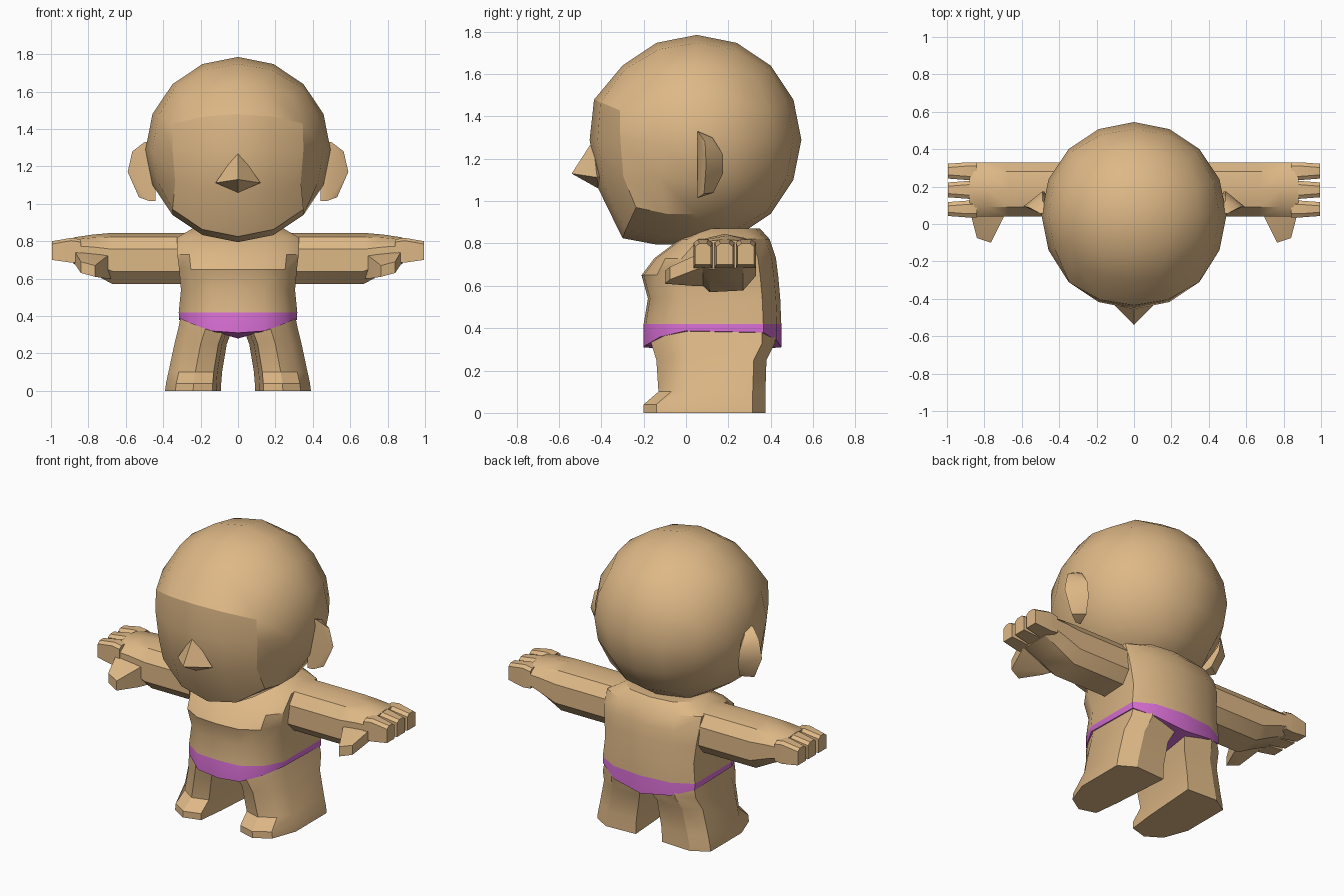
import bpy, bmesh, math
from mathutils import Vector

if "Cube" in bpy.data.objects:
    bpy.data.objects.remove(bpy.data.objects["Cube"])


def material(name, rgb):
    m = bpy.data.materials.new(name)
    m.diffuse_color = (*rgb, 1)
    m.use_nodes = True
    m.node_tree.nodes["Principled BSDF"].inputs["Base Color"].default_value = m.diffuse_color
    return m


SKIN = material("skin tan", (0.73, 0.48, 0.24))
PURPLE = material("brief purple", (0.70, 0.162, 0.672))


def finish(name, bm, mats=(SKIN,), angle=32):
    bmesh.ops.recalc_face_normals(bm, faces=bm.faces[:])
    me = bpy.data.meshes.new(name)
    bm.to_mesh(me)
    bm.free()
    for m in mats:
        me.materials.append(m)
    ob = bpy.data.objects.new(name, me)
    bpy.context.collection.objects.link(ob)
    bpy.ops.object.select_all(action='DESELECT')
    ob.select_set(True)
    bpy.context.view_layer.objects.active = ob
    bpy.ops.object.shade_smooth_by_angle(angle=math.radians(angle))
    return ob


def loft(rings):
    """Skin a stack of equal-length closed rings and cap both ends."""
    bm = bmesh.new()
    vs = [[bm.verts.new(p) for p in r] for r in rings]
    n = len(vs[0])
    for a, b in zip(vs, vs[1:]):
        for i in range(n):
            bm.faces.new((a[i], a[(i + 1) % n], b[(i + 1) % n], b[i]))
    bm.faces.new(vs[0])
    bm.faces.new(vs[-1])
    return bm


def hull(points):
    bm = bmesh.new()
    for p in points:
        bm.verts.new(p)
    bmesh.ops.convex_hull(bm, input=bm.verts[:])
    return bm


# Head: rounded cube with a flattened face panel and a broad jaw
R, CY, CZ = 0.495, 0.05, 1.29
bm = bmesh.new()
bmesh.ops.create_cube(bm, size=2)
bmesh.ops.subdivide_edges(bm, edges=bm.edges[:], cuts=3, use_grid_fill=True)
grid = {}
for v in bm.verts:
    ux, uy, uz = u = [round(c * 2) / 2 for c in v.co]
    grid[v] = u
    d = Vector([math.tan(c * math.pi / 4) for c in u]).normalized() * R
    p = d + Vector((0, CY, CZ))
    if uz == -1 and uy <= 0:                       # jaw underside
        p.x = R * math.sin(ux * math.pi / 4)
        p.z = CZ - R * math.cos(ux * math.pi / 4) + (0.03 if uy == -1 else 0)
    elif uy == -1 and uz == 0.5:                   # brow
        p.y -= 0.027
        p.x *= 1.03
    elif uy == -1 and abs(uz) < 1:                 # cheeks
        p.y -= 0.01
        p.z += 0.07 * uz if uz < 0 else 0
    v.co = p
for e in bm.edges:
    a, b = (grid[v] for v in e.verts)
    front = a[1] == b[1] == -1
    brow = front and a[2] == b[2] == 0.5
    side = abs(a[0]) == abs(b[0]) == 1
    cheek = front and side and max(a[2], b[2]) <= 0.5
    jaw = a[2] == b[2] == -1 and (front or (side and max(a[1], b[1]) <= 0))
    if brow or cheek or jaw:
        e.smooth = False
finish("head", bm, angle=50)

# Nose
finish("nose", hull([(0, -0.44, 1.285), (-0.12, -0.42, 1.112), (0.12, -0.42, 1.112),
                     (0, -0.415, 1.06), (0, -0.54, 1.13), (0, -0.36, 1.13)]))

# Torso with briefs: columns are z, half width, front y, side front y, back y
TORSO = [(0.30, 0.315, -0.20, 0.00, 0.45), (0.42, 0.317, -0.20, 0.00, 0.45),
         (0.54, 0.305, -0.18, 0.00, 0.445), (0.65, 0.315, -0.21, -0.03, 0.435),
         (0.73, 0.325, -0.15, -0.02, 0.425), (0.82, 0.325, -0.03, 0.06, 0.395),
         (0.87, 0.24, 0.08, 0.13, 0.35)]
rings = []
for i, (z, w, yf, ys, yb) in enumerate(TORSO):
    half = [(0, yf, 0.01), (0.45 * w, yf + 0.01, 0.02), (0.8 * w, yf * 0.6 + ys * 0.4, 0.06),
            (w, ys, 0.088), (w, yb - 0.085, 0.08), (0.62 * w, yb - 0.02, 0.04), (0, yb, 0.01)]
    ring = [(x, y, z + (lift if i == 0 else 0)) for x, y, lift in half]
    rings.append(ring + [(-x, y, h) for x, y, h in ring[-2:0:-1]])
bm = loft(rings)
bm.faces.ensure_lookup_table()
n = len(rings[0])
cap = bm.faces[-2]
fan = bmesh.ops.poke(bm, faces=[cap])
fan["verts"][0].co = (0, 0.12, 0.28)
for f in bm.faces:
    f.material_index = int(max(v.co.z for v in f.verts) < 0.43)
finish("torso_with_briefs", bm, (SKIN, PURPLE))

# Leg rings: z, outer x, inner x, front y, back y
LEG = [(0, 0.39, 0.09, -0.20, 0.375), (0.04, 0.385, 0.09, -0.20, 0.375),
       (0.10, 0.372, 0.085, -0.13, 0.375), (0.25, 0.34, 0.06, -0.14, 0.38),
       (0.33, 0.32, 0.03, -0.165, 0.42), (0.40, 0.306, 0.02, -0.165, 0.42)]
# Arm section: y and height fraction
ARM_SECTION = [(0.04, 0.25), (0.04, 0.68), (0.09, 0.92), (0.18, 1), (0.28, 0.93),
               (0.33, 0.7), (0.33, 0.28), (0.27, 0.03), (0.11, 0)]
ARM = [(0.22, 0.57, 0.845), (0.67, 0.57, 0.845), (0.78, 0.63, 0.835), (0.88, 0.68, 0.82)]
FINGERS = [(0.035, 0.125), (0.135, 0.23), (0.235, 0.33)]
EAR = [(0.44, 0.055, 1.33), (0.50, 0.055, 1.33), (0.44, 0.055, 1.015), (0.475, 0.055, 1.015),
       (0.565, 0.09, 1.28), (0.59, 0.095, 1.17), (0.53, 0.085, 1.035), (0.49, 0.125, 1.30),
       (0.49, 0.175, 1.22), (0.48, 0.175, 1.13), (0.46, 0.13, 1.04)]
THUMB = [(0.68, 0.08, 0.60), (0.68, 0.08, 0.73), (0.88, 0.08, 0.69), (0.88, 0.08, 0.76),
         (0.70, 0.03, 0.60), (0.70, 0.03, 0.72), (0.84, 0.02, 0.66), (0.84, 0.02, 0.72),
         (0.765, -0.10, 0.61), (0.765, -0.10, 0.67), (0.84, -0.075, 0.63), (0.84, -0.075, 0.69)]

for s, side in ((1, "left"), (-1, "right")):
    # Legs with feet
    rings = []
    for z, xo, xi, yf, yb in LEG:
        toe = (xo + xi) / 2
        outline = [(xo, 0.01), (xo, yb - 0.06), (xo - 0.1, yb), (xi, yb - 0.01), (xi + 0.025, 0),
                   (xi + 0.045, yf + 0.03), (toe, yf), (xo - 0.055, yf + 0.06)]
        rings.append([(s * x, y, z) for x, y in outline])
    finish(side + "_leg", loft(rings))
    # Arm and palm
    rings = [[(s * x, y, lo + t * (hi - lo)) for y, t in ARM_SECTION] for x, lo, hi in ARM]
    finish(side + "_arm", loft(rings))
    # Fingers, slightly pinched at the tip
    for k, (y0, y1) in enumerate(FINGERS):
        rings = []
        for x, lo, hi, pinch in ((0.84, 0.69, 0.81, 0), (0.89, 0.685, 0.818, 0),
                                 (0.995, 0.70, 0.80, 0.008)):
            a, b = y0 + pinch, y1 - pinch
            rings.append([(s * x, a, lo), (s * x, a, hi - 0.015), (s * x, a + 0.02, hi),
                          (s * x, b - 0.02, hi), (s * x, b, hi - 0.015), (s * x, b, lo)])
        finish(f"{side}_finger_{k + 1}", loft(rings))
    # Thumb and ear
    finish(side + "_thumb", hull([(s * x, y, z) for x, y, z in THUMB]))
    finish(side + "_ear", hull([(s * x, y, z) for x, y, z in EAR]))
